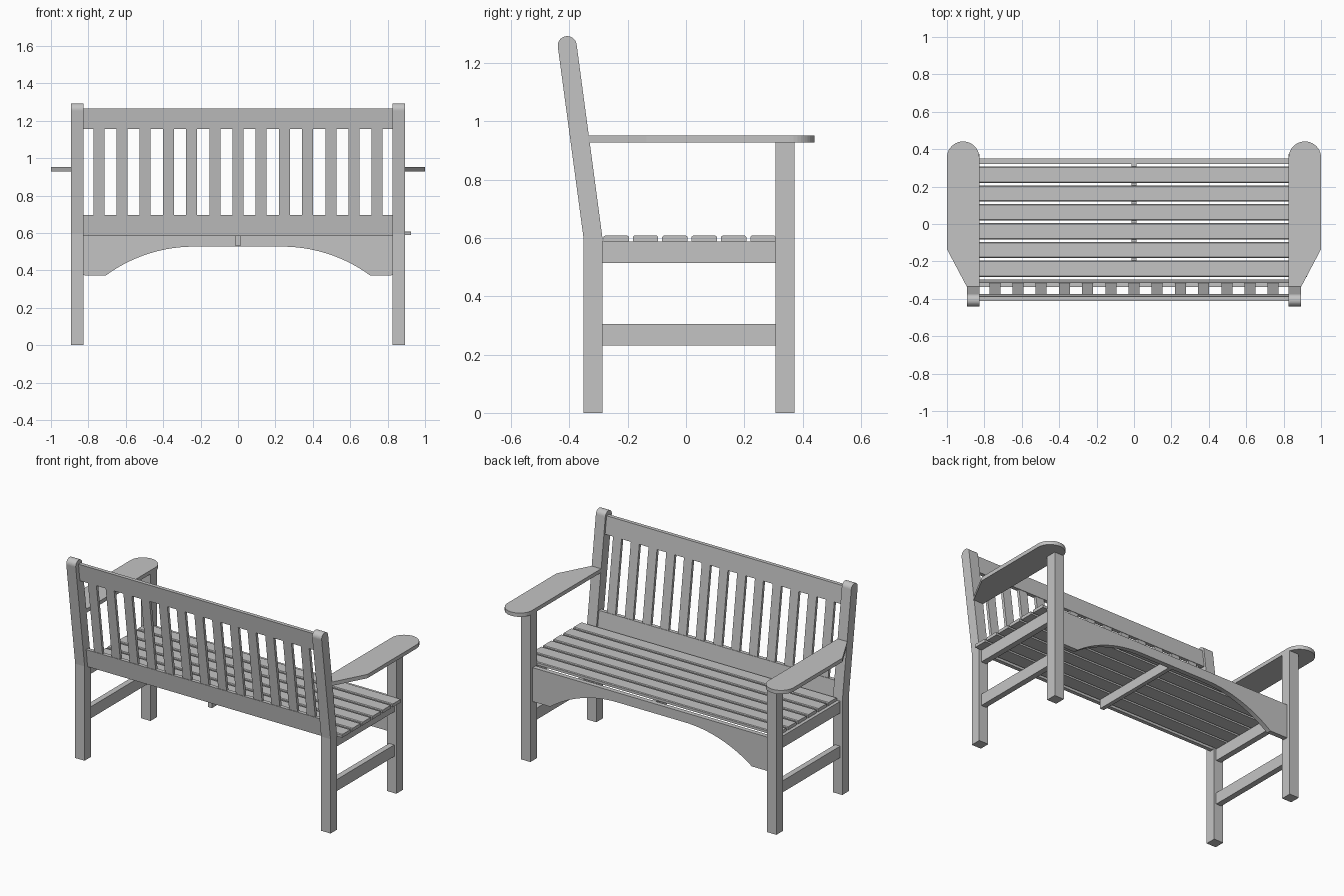
import bpy, bmesh, math
from mathutils import Vector

cube = bpy.data.objects.get("Cube")
if cube:
    bpy.data.objects.remove(cube, do_unlink=True)

grey = bpy.data.materials.new("grey_wood")
grey.use_nodes = True
colour = (0.55, 0.55, 0.55, 1)
grey.diffuse_color = colour
grey.node_tree.nodes["Principled BSDF"].inputs["Base Color"].default_value = colour


def prism(name, outline, axis, start, end):
    """Extrude a 2D outline along an axis from start to end."""
    place = {"x": lambda p: (start, p[0], p[1]),
             "y": lambda p: (p[0], start, p[1]),
             "z": lambda p: (p[0], p[1], start)}[axis]
    bm = bmesh.new()
    face = bm.faces.new([bm.verts.new(place(p)) for p in outline])
    extruded = bmesh.ops.extrude_face_region(bm, geom=[face])["geom"]
    direction = Vector([float(a == axis) for a in "xyz"])
    bmesh.ops.translate(bm, vec=direction * (end - start),
                        verts=[g for g in extruded if isinstance(g, bmesh.types.BMVert)])
    bmesh.ops.recalc_face_normals(bm, faces=bm.faces)
    mesh = bpy.data.meshes.new(name)
    bm.to_mesh(mesh)
    bm.free()
    mesh.materials.append(grey)
    obj = bpy.data.objects.new(name, mesh)
    bpy.context.collection.objects.link(obj)
    return obj


def box(name, x, y, z):
    return prism(name, [(y[0], z[0]), (y[1], z[0]), (y[1], z[1]), (y[0], z[1])], "x", *x)


def arc(cx, cy, r, a0, a1, steps=20):
    angles = [math.radians(a0 + (a1 - a0) * i / steps) for i in range(steps + 1)]
    return [(cx + r * math.cos(a), cy + r * math.sin(a)) for a in angles]


# Backrest lean: y of the post centre line at a height
KNEE = 0.596
def lean(z):
    return -0.3185 - 0.134 * (z - KNEE)


def back_board(name, x, z, depth):
    outline = [(lean(h) + d, h) for h, d in ((z[0], depth[0]), (z[0], depth[1]),
                                             (z[1], depth[1]), (z[1], depth[0]))]
    return prism(name, outline, "x", *x)


INNER, OUTER, HALF = 0.827, 0.893, 0.0325
LEG_BACK, LEG_FRONT = -0.286, 0.307

for side, s in (("left", 1), ("right", -1)):
    post_x = (s * INNER, s * OUTER)
    # Back post: upright leg, leaning upper part, rounded top
    post = [(lean(KNEE) - HALF, 0), (lean(KNEE) + HALF, 0), (lean(KNEE) + HALF, KNEE)]
    post += arc(lean(1.26), 1.26, HALF, 7.6, 187.6) + [(lean(KNEE) - HALF, KNEE)]
    prism(f"{side}_back_post", post, "x", *post_x)
    box(f"{side}_front_leg", post_x, (LEG_FRONT, 0.373), (0, 0.928))
    # Side rails between the legs
    rail_x = (s * 0.842, s * 0.878)
    box(f"{side}_seat_rail", rail_x, (LEG_BACK, LEG_FRONT), (0.514, 0.588))
    box(f"{side}_stretcher", rail_x, (LEG_BACK, LEG_FRONT), (0.232, 0.305))
    # Armrest with rounded end and tapered rear
    arm = [(INNER, -0.337), (OUTER, -0.337), (1, -0.135)] + arc(0.9135, 0.355, 0.0865, 0, 180)
    prism(f"{side}_armrest", [(s * x, y) for x, y in arm], "z", 0.928, 0.952)

# Arched apron under the seat
arch = arc(0.235, -0.271, 0.798, 53.9, 90)
apron = [(INNER, 0.588), (INNER, 0.374)] + arch
apron += [(-x, z) for x, z in reversed(apron)]
prism("apron", apron, "y", 0.32, 0.35)

# Seat
box("centre_support", (-0.013, 0.013), (-0.28, 0.32), (0.53, 0.588))
for i in range(6):
    y0 = -0.283 + i * 0.1007
    y1 = y0 + 0.087
    slat = [(y0, 0.588), (y1, 0.588), (y1, 0.604), (y1 - 0.005, 0.608),
            (y0 + 0.005, 0.608), (y0, 0.604)]
    prism(f"seat_slat_{i + 1}", slat, "x", -0.857, 0.926)

# Backrest
back_board("back_lower_rail", (-INNER, INNER), (0.583, 0.697), (-0.004, 0.02))
back_board("back_top_rail", (-INNER, INNER), (1.155, 1.266), (-0.004, 0.02))
for i in range(13):
    x = (i - 6) * 0.124
    back_board(f"back_slat_{i + 1}", (x - 0.0295, x + 0.0295), (0.69, 1.16), (-0.001, 0.017))
